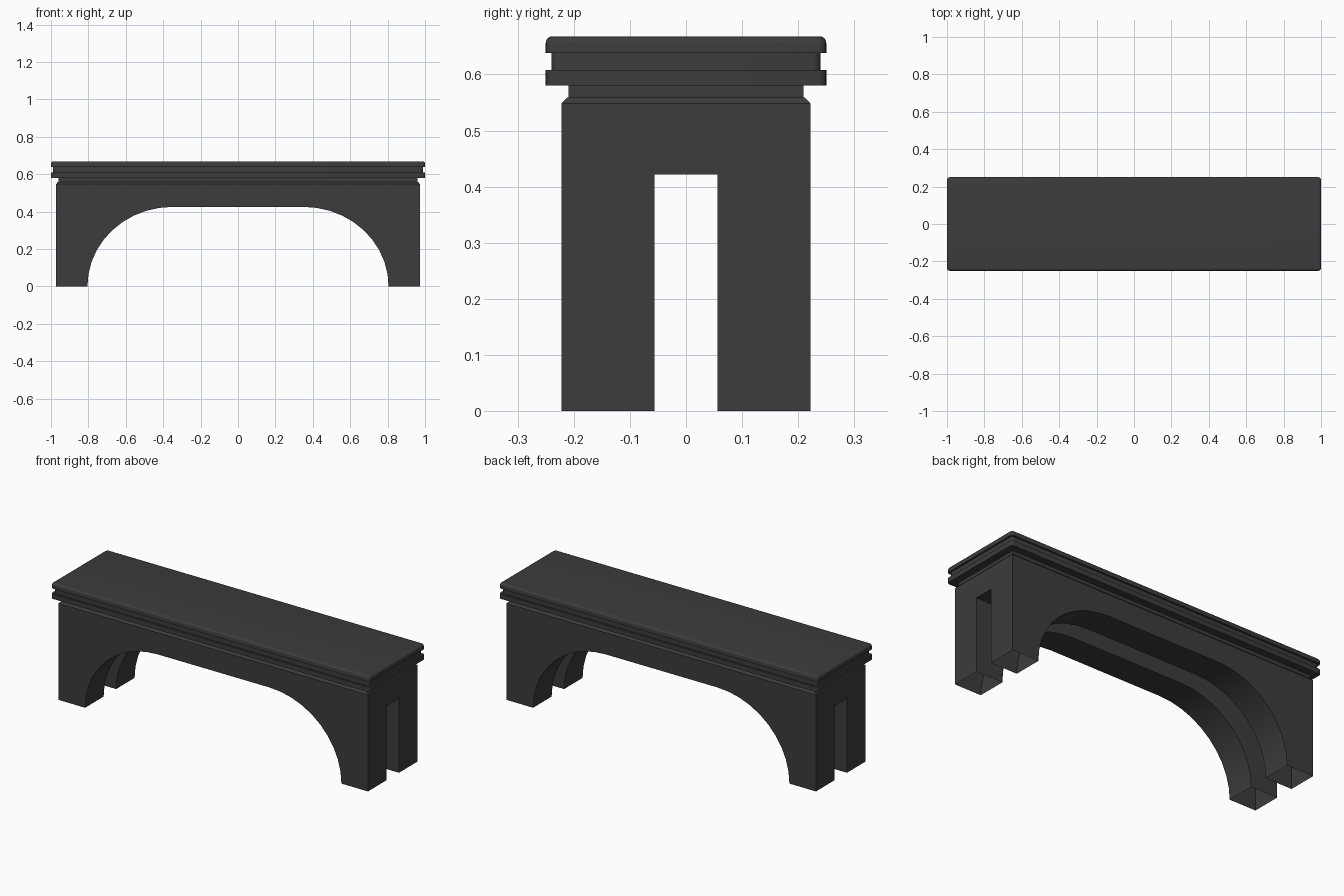
import bpy, bmesh, math

if "Cube" in bpy.data.objects:
    bpy.data.objects.remove(bpy.data.objects["Cube"], do_unlink=True)

# One dark stone colour
stone = bpy.data.materials.new("dark_grey_stone")
stone.use_nodes = True
colour = (0.045, 0.045, 0.045, 1)
stone.diffuse_color = colour
shader = next(n for n in stone.node_tree.nodes if n.type == 'BSDF_PRINCIPLED')
shader.inputs["Base Color"].default_value = colour
shader.inputs["Roughness"].default_value = 0.8


def make_object(name, bm):
    bmesh.ops.recalc_face_normals(bm, faces=bm.faces[:])
    mesh = bpy.data.meshes.new(name)
    bm.to_mesh(mesh)
    bm.free()
    mesh.materials.append(stone)
    obj = bpy.data.objects.new(name, mesh)
    bpy.context.collection.objects.link(obj)
    return obj


def outline(inset, radius, steps=5):
    """Rectangle outline, inset from the seat edge, with rounded corners."""
    hx, hy = 1 - inset, 0.25 - inset
    if radius == 0:
        return [(hx, hy), (-hx, hy), (-hx, -hy), (hx, -hy)]
    points = []
    for i, (sx, sy) in enumerate([(1, 1), (-1, 1), (-1, -1), (1, -1)]):
        for k in range(steps + 1):
            a = math.pi / 2 * (i + k / steps)
            points.append((sx * (hx - radius) + radius * math.cos(a),
                           sy * (hy - radius) + radius * math.sin(a)))
    return points


def loft(name, layers, radius):
    """Stack outlines given as (inset, height) and skin them."""
    bm = bmesh.new()
    rings = [[bm.verts.new((x, y, z)) for x, y in outline(inset, radius)]
             for inset, z in layers]
    for low, high in zip(rings, rings[1:]):
        for i in range(len(low)):
            j = (i + 1) % len(low)
            bm.faces.new((low[i], low[j], high[j], high[i]))
    bm.faces.new(rings[0])
    bm.faces.new(rings[-1])
    return make_object(name, bm)


def prism(name, profile, half_depth):
    """Extrude an x-z profile along y."""
    bm = bmesh.new()
    face = bm.faces.new([bm.verts.new((x, -half_depth, z)) for x, z in profile])
    new = bmesh.ops.extrude_face_region(bm, geom=[face])["geom"]
    bmesh.ops.translate(bm, vec=(0, 2 * half_depth, 0),
                        verts=[v for v in new if isinstance(v, bmesh.types.BMVert)])
    return make_object(name, bm)


def block(half_width, top):
    return [(-half_width, -0.1), (half_width, -0.1), (half_width, top), (-half_width, top)]


# Base with a chamfered shoulder and a narrow neck
base = loft("arched_base", [(0.028, 0), (0.028, 0.548), (0.038, 0.559),
                            (0.041, 0.559), (0.041, 0.58)], 0)

# Arch opening, end slot and groove under the span
quarter = [(0.35 + 0.455 * math.cos(a), 0.425 * math.sin(a))
           for a in (math.pi / 2 * k / 10 for k in range(11))]
arch = ([(-0.805, -0.1), (0.805, -0.1)] + quarter
        + [(-x, z) for x, z in reversed(quarter)])
cutters = [prism("arch_cutter", arch, 0.4),
           prism("slot_cutter", block(1.2, 0.422), 0.056),
           prism("groove_cutter", block(0.8, 0.52), 0.056)]

bpy.context.view_layer.objects.active = base
for cutter in cutters:
    cutter.hide_render = True
    cut = base.modifiers.new(cutter.name, 'BOOLEAN')
    cut.operation = 'DIFFERENCE'
    cut.solver = 'EXACT'
    cut.object = cutter
    bpy.ops.object.modifier_apply(modifier=cut.name)
for cutter in cutters:
    bpy.data.objects.remove(cutter, do_unlink=True)

# The legs are open underneath
bm = bmesh.new()
bm.from_mesh(base.data)
soles = [f for f in bm.faces if all(v.co.z < 0.001 for v in f.verts)]
bmesh.ops.delete(bm, geom=soles, context='FACES')
bm.to_mesh(base.data)
bm.free()

# Seat: lower moulding, recessed band and top slab with a rounded rim
rim = 0.012
rounded = [(rim * (1 - math.cos(a)), 0.668 - rim * (1 - math.sin(a)))
           for a in (math.pi / 2 * k / 4 for k in range(5))]
seat = loft("seat", [(0, 0.58), (0, 0.608), (0.01, 0.608), (0.01, 0.638),
                     (0, 0.638)] + rounded, 0.015)

for obj in (base, seat):
    bpy.ops.object.select_all(action='DESELECT')
    obj.select_set(True)
    bpy.context.view_layer.objects.active = obj
    bpy.ops.object.shade_smooth_by_angle(angle=math.radians(30))
